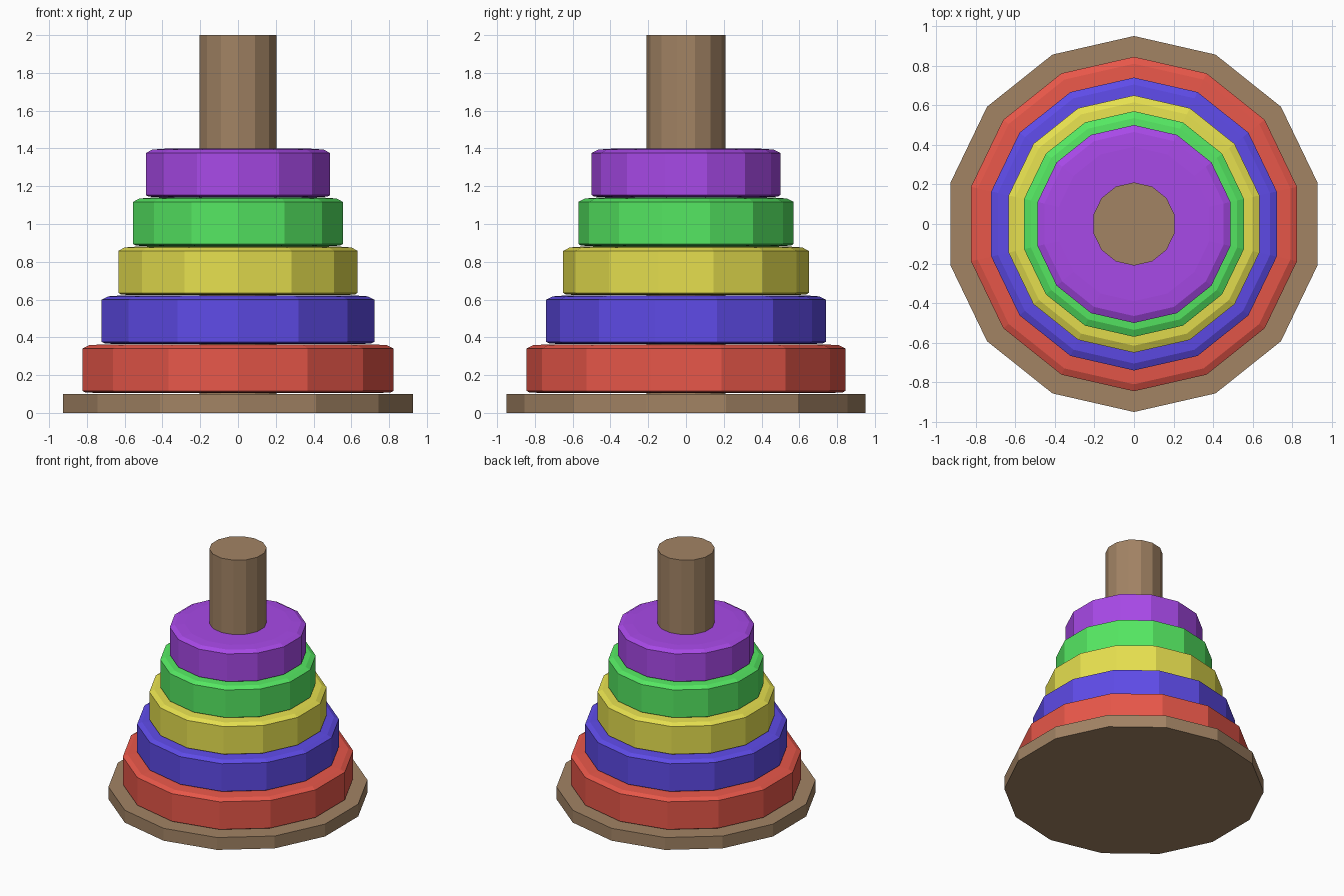
import bpy
import bmesh
from math import sin, cos, tau

cube = bpy.data.objects.get("Cube")
if cube:
    bpy.data.objects.remove(cube, do_unlink=True)

SIDES = 14


def make_material(name, rgb):
    mat = bpy.data.materials.new(name)
    mat.use_nodes = True
    colour = (*rgb, 1.0)
    mat.diffuse_color = colour
    mat.node_tree.nodes["Principled BSDF"].inputs["Base Color"].default_value = colour
    return mat


def turned_part(name, profile, mat):
    """Lathe a (radius, z) profile, bottom to top, and cap both ends."""
    bm = bmesh.new()
    loops = []
    for r, z in profile:
        loops.append([bm.verts.new((r * sin(tau * i / SIDES), r * cos(tau * i / SIDES), z))
                      for i in range(SIDES)])
    for low, high in zip(loops, loops[1:]):
        for i in range(SIDES):
            j = (i + 1) % SIDES
            bm.faces.new((low[i], low[j], high[j], high[i]))
    bm.faces.new(loops[0])
    bm.faces.new(loops[-1])
    bmesh.ops.recalc_face_normals(bm, faces=bm.faces)
    mesh = bpy.data.meshes.new(name)
    bm.to_mesh(mesh)
    bm.free()
    mesh.materials.append(mat)
    obj = bpy.data.objects.new(name, mesh)
    bpy.context.collection.objects.link(obj)
    return obj


# Wooden base and pole
wood = make_material("brown wood", (0.36, 0.227, 0.127))
turned_part("base", [(0.95, 0), (0.95, 0.1)], wood)
turned_part("pole", [(0.21, 0.1), (0.21, 2.0)], wood)

# Stacked rings, largest first, with softened top and bottom rims
rings = [
    ("red", 0.845, (0.8, 0.095, 0.067)),
    ("blue", 0.74, (0.112, 0.07, 0.8)),
    ("yellow", 0.65, (0.79, 0.74, 0.078)),
    ("green", 0.57, (0.09, 0.8, 0.122)),
    ("purple", 0.5, (0.39, 0.067, 0.8)),
]
STEP = 0.259
for level, (colour, r, rgb) in enumerate(rings):
    z = 0.105 + STEP * level
    profile = [(r - 0.08, z), (r - 0.015, z + 0.004), (r, z + 0.012),
               (r, z + 0.235), (r - 0.035, z + 0.253), (r - 0.11, z + 0.258)]
    turned_part(colour + "_ring", profile, make_material(colour + " paint", rgb))
